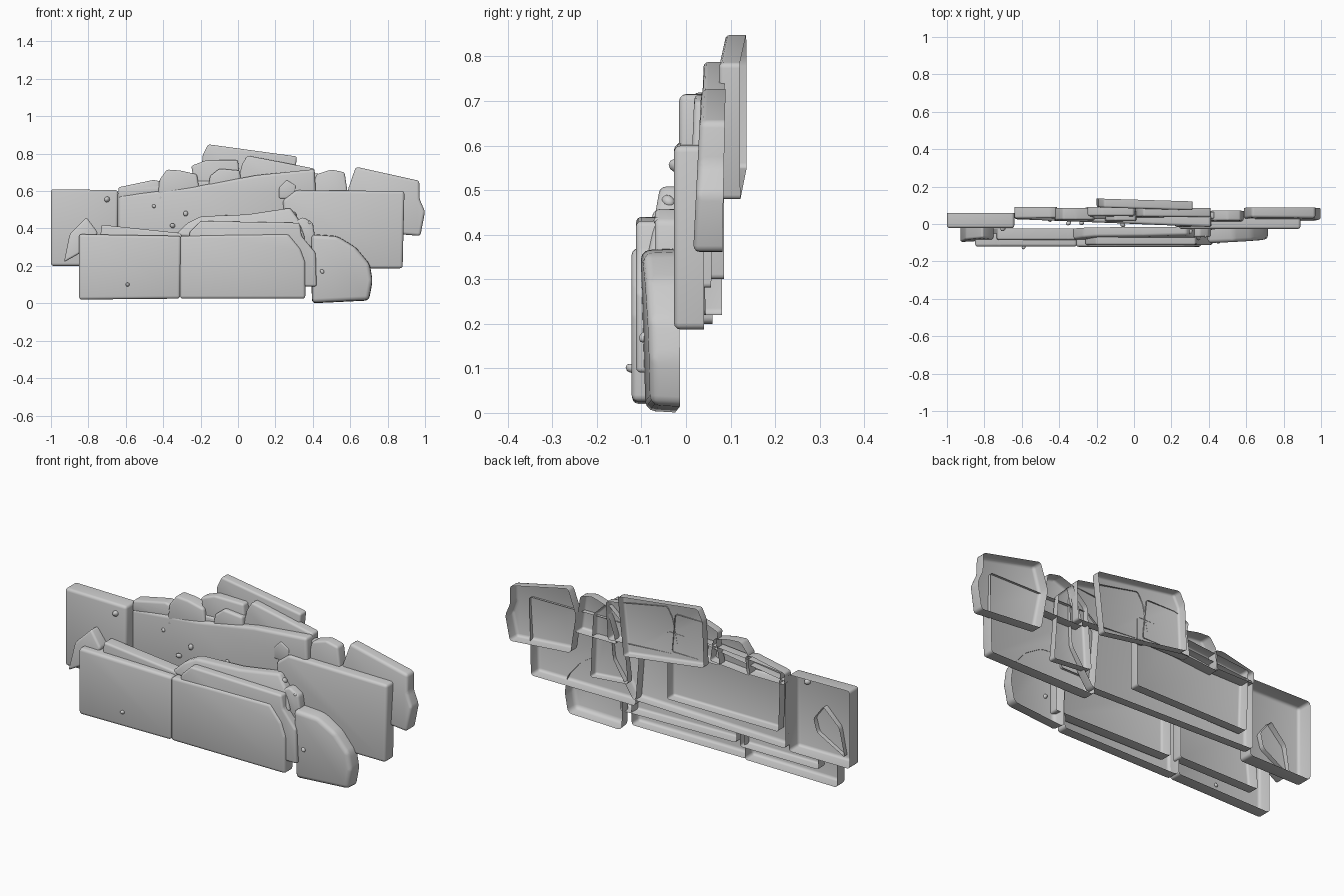
import bpy, bmesh, random
from math import radians

random.seed(4)


def smooth(ob):
    bpy.ops.object.select_all(action='DESELECT')
    bpy.context.view_layer.objects.active = ob
    ob.select_set(True)
    bpy.ops.object.shade_smooth_by_angle(angle=radians(40))


def slab(name, outline, front, back, r=0.02, yaw=0.0, lean=0.0, taper=0.0):
    """Open-backed rock slab: outline in (x, z), rounded front face."""
    n = len(outline)
    cx = sum(p[0] for p in outline) / n
    cz = sum(p[1] for p in outline) / n
    bm = bmesh.new()

    def ring(y, s, tilt):
        return [bm.verts.new((cx + (x - cx) * s,
                              y + yaw * (x - cx) + tilt * (z - cz),
                              cz + (z - cz) * s)) for x, z in outline]
    f, b = ring(front, 1 - taper, lean), ring(back, 1, lean * .4)
    bm.faces.new(f)
    for i in range(n):
        j = (i + 1) % n
        bm.faces.new((f[i], b[i], b[j], f[j]))
    bmesh.ops.recalc_face_normals(bm, faces=bm.faces[:])
    bm.faces.ensure_lookup_table()
    if bm.faces[0].normal.y > 0:
        bmesh.ops.reverse_faces(bm, faces=bm.faces[:])
    edges = [e for e in bm.edges if not e.is_boundary]
    bmesh.ops.bevel(bm, geom=edges, offset=r * .75, segments=3, profile=0.5,
                    affect='EDGES', clamp_overlap=True)
    me = bpy.data.meshes.new(name)
    bm.to_mesh(me)
    bm.free()
    ob = bpy.data.objects.new(name, me)
    bpy.context.collection.objects.link(ob)
    smooth(ob)
    return ob


# front row of slabs
slab("front_left_slab", [(-.85, .02), (-.31, .025), (-.305, .36), (-.72, .367), (-.85, .37)],
     -.121, -.05, .02)
slab("front_middle_slab", [(-.31, .025), (.36, .025), (.36, .22), (.335, .29), (.27, .37),
     (-.1, .365), (-.31, .36)], -.122, -.06, .02)
slab("front_backing_slab", [(-.26, .1), (.42, .09), (.415, .27), (.34, .36), (.33, .43),
     (-.2, .44), (-.26, .38)], -.112, -.05, .015)
slab("front_boulder", [(.395, .0), (.7, .015), (.72, .12), (.705, .21), (.63, .3), (.53, .36),
     (.39, .37)], -.09, -.02, .028, yaw=.04, lean=-.03, taper=.02)
slab("front_left_ledge", [(-.76, .1), (-.3, .1), (-.3, .375), (-.35, .38), (-.73, .42)],
     -.085, -.025, .015)
slab("left_wedge", [(-.93, .22), (-.77, .31), (-.75, .38), (-.81, .46), (-.9, .37)],
     -.085, .005, .015, lean=.1)
slab("front_cap_rock", [(-.34, .36), (.36, .34), (.33, .44), (.28, .51), (.05, .475),
     (-.2, .465), (-.27, .43)], -.072, -.02, .018, lean=.18)
slab("right_gap_rock", [(.3, .3), (.42, .3), (.4, .43), (.35, .46), (.3, .44)],
     -.07, -.015, .015)

# middle row of slabs
slab("left_slab", [(-1, .2), (-.645, .2), (-.64, .605), (-1, .61)], -.022, .06, .02)
slab("middle_slab", [(-.64, .22), (.28, .22), (.4, .4), (.415, .6), (.41, .717), (.1, .685),
     (-.25, .62), (-.64, .575)], .0, .055, .02, yaw=-.04)
slab("right_slab", [(.27, .187), (.88, .187), (.89, .6), (.31, .605), (.24, .55)],
     -.027, .04, .02)
slab("right_joint_rock", [(.22, .56), (.3, .56), (.31, .63), (.26, .66), (.22, .62)],
     -.015, .03, .01)

# back row and crown rocks
slab("middle_backing_slab", [(-.6, .3), (.05, .3), (.05, .66), (-.2, .655), (-.61, .62)],
     .03, .085, .015)
slab("far_right_slab", [(.62, .39), (.975, .36), (1, .49), (.97, .56), (.97, .655), (.63, .73),
     (.585, .6)], .025, .085, .02, lean=.05)
slab("top_slab", [(-.2, .55), (.28, .478), (.315, .785), (-.16, .85), (-.19, .79)],
     .083, .13, .015, yaw=-.03)
for i, (o, f, b) in enumerate([
    ([(-.64, .56), (-.42, .56), (-.41, .65), (-.45, .66), (-.64, .62)], .03, .09),
    ([(-.43, .55), (-.2, .57), (-.22, .69), (-.31, .71), (-.38, .715), (-.42, .66)], .02, .085),
    ([(-.26, .56), (.02, .56), (0, .765), (-.17, .765), (-.25, .735), (-.24, .68)], .04, .09),
    ([(-.02, .55), (.4, .52), (.41, .72), (.05, .79), (.02, .74)], .035, .085),
    ([(.36, .5), (.6, .5), (.57, .7), (.5, .715), (.42, .69)], .015, .07),
    ([(.3, .3), (.52, .28), (.5, .62), (.42, .7), (.33, .62)], .02, .06),
    ([(-.16, .6), (.02, .6), (.01, .71), (-.1, .72), (-.15, .68)], .015, .07),
]):
    slab(f"crown_rock_{i + 1}", o, f, b, .015, lean=.04)

# scattered pebbles
for i, (x, y, z, r) in enumerate([
        (-.59, -.123, .1, .012), (-.7, -.02, .555, .018), (-.45, .02, .52, .011),
        (-.28, .005, .48, .014), (-.35, .005, .415, .014), (-.06, -.005, .46, .014),
        (.3, -.04, .475, .015), (.45, -.095, .17, .012), (.38, -.06, .43, .012)]):
    bpy.ops.mesh.primitive_ico_sphere_add(subdivisions=2, radius=r, location=(x, y, z))
    p = bpy.context.object
    p.name = f"pebble_{i + 1}"
    p.scale = (1.1, .8, .9)
    p.rotation_euler = [random.uniform(0, 3) for _ in range(3)]
    smooth(p)
